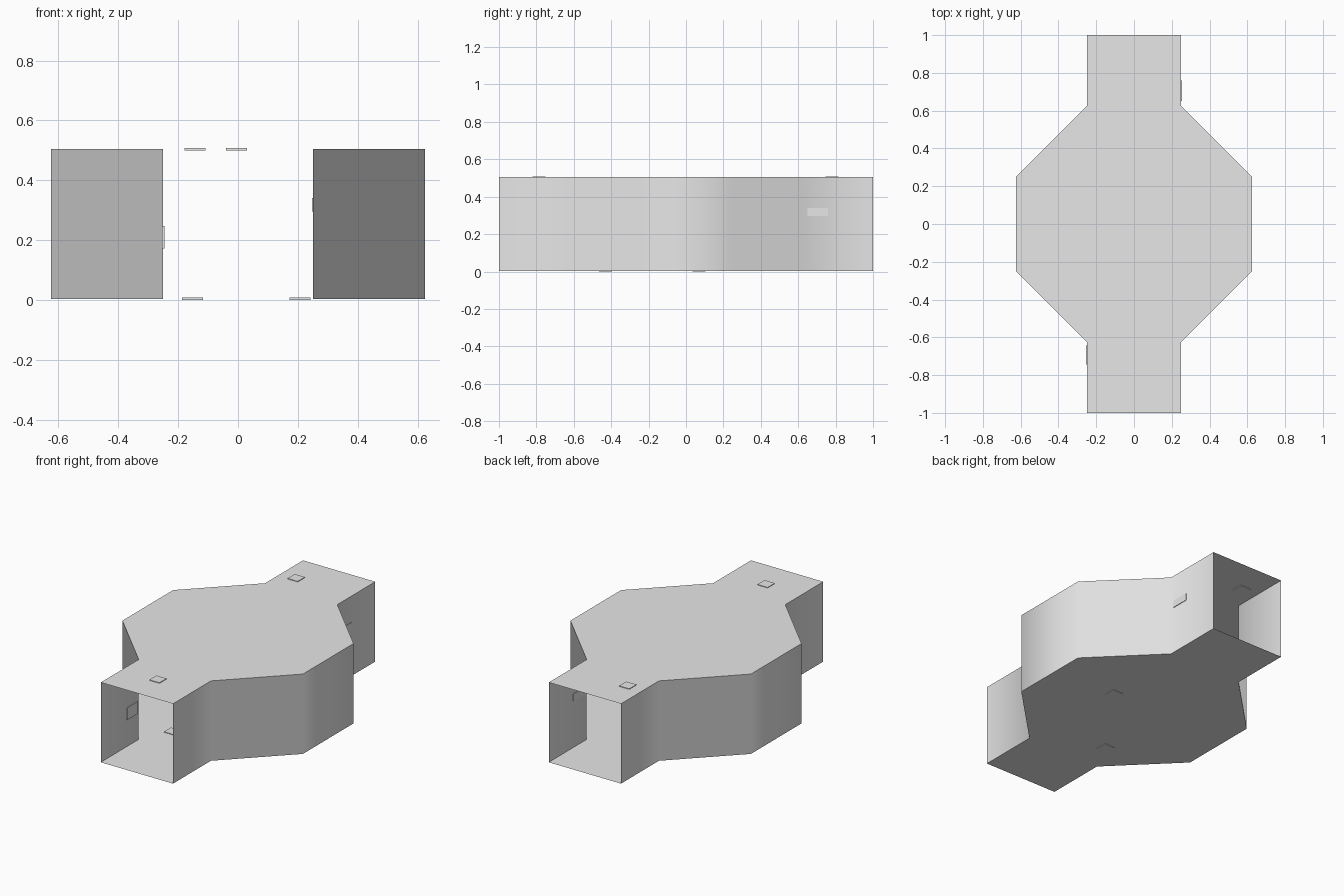
import bpy
import bmesh
import math

cube = bpy.data.objects.get("Cube")
if cube:
    bpy.data.objects.remove(cube, do_unlink=True)

# One flat grey for everything
grey = bpy.data.materials.new("light grey")
grey.use_nodes = True
colour = (0.8, 0.8, 0.8, 1.0)
grey.diffuse_color = colour
grey.node_tree.nodes["Principled BSDF"].inputs["Base Color"].default_value = colour

FLOOR, CEILING = 0.004, 0.504
NECK, WIDE = 0.25, 0.625


def add_mesh(name, bm):
    mesh = bpy.data.meshes.new(name)
    bm.to_mesh(mesh)
    bm.free()
    mesh.materials.append(grey)
    obj = bpy.data.objects.new(name, mesh)
    bpy.context.collection.objects.link(obj)
    return obj


# Hollow room: floor, ceiling and thin walls, with both neck ends open
half = [(NECK, -1), (NECK, -WIDE), (WIDE, -NECK), (WIDE, NECK), (NECK, WIDE), (NECK, 1)]
outline = half + [(-x, -y) for x, y in half]
bm = bmesh.new()
low = [bm.verts.new((x, y, FLOOR)) for x, y in outline]
high = [bm.verts.new((x, y, CEILING)) for x, y in outline]
bm.faces.new(high)
bm.faces.new(low[::-1])
count = len(outline)
for i in range(count):
    j = (i + 1) % count
    if i % len(half) != len(half) - 1:
        bm.faces.new((low[i], low[j], high[j], high[i]))
room = add_mesh("room_shell", bm)

# Soft shading round the wall corners, sharp at floor and ceiling
bpy.ops.object.select_all(action="DESELECT")
room.select_set(True)
bpy.context.view_layer.objects.active = room
bpy.ops.object.shade_smooth_by_angle(angle=math.radians(60))


# Thin plates set through the shell
def plate(name, centre, size):
    bm = bmesh.new()
    bmesh.ops.create_cube(bm, size=1)
    bmesh.ops.scale(bm, vec=size, verts=bm.verts)
    bmesh.ops.translate(bm, vec=centre, verts=bm.verts)
    add_mesh(name, bm)


FLAT = (0.07, 0.07, 0.008)
plate("ceiling_plate_front", (-0.005, -0.785, CEILING), FLAT)
plate("ceiling_plate_back", (-0.143, 0.78, CEILING), FLAT)
plate("floor_plate_front", (-0.152, -0.43, FLOOR), FLAT)
plate("floor_plate_back", (0.207, 0.07, FLOOR), FLAT)
plate("wall_plate_right", (-NECK, -0.693, 0.21), (0.009, 0.1, 0.075))
plate("wall_plate_left", (NECK, 0.705, 0.318), (0.007, 0.11, 0.045))
